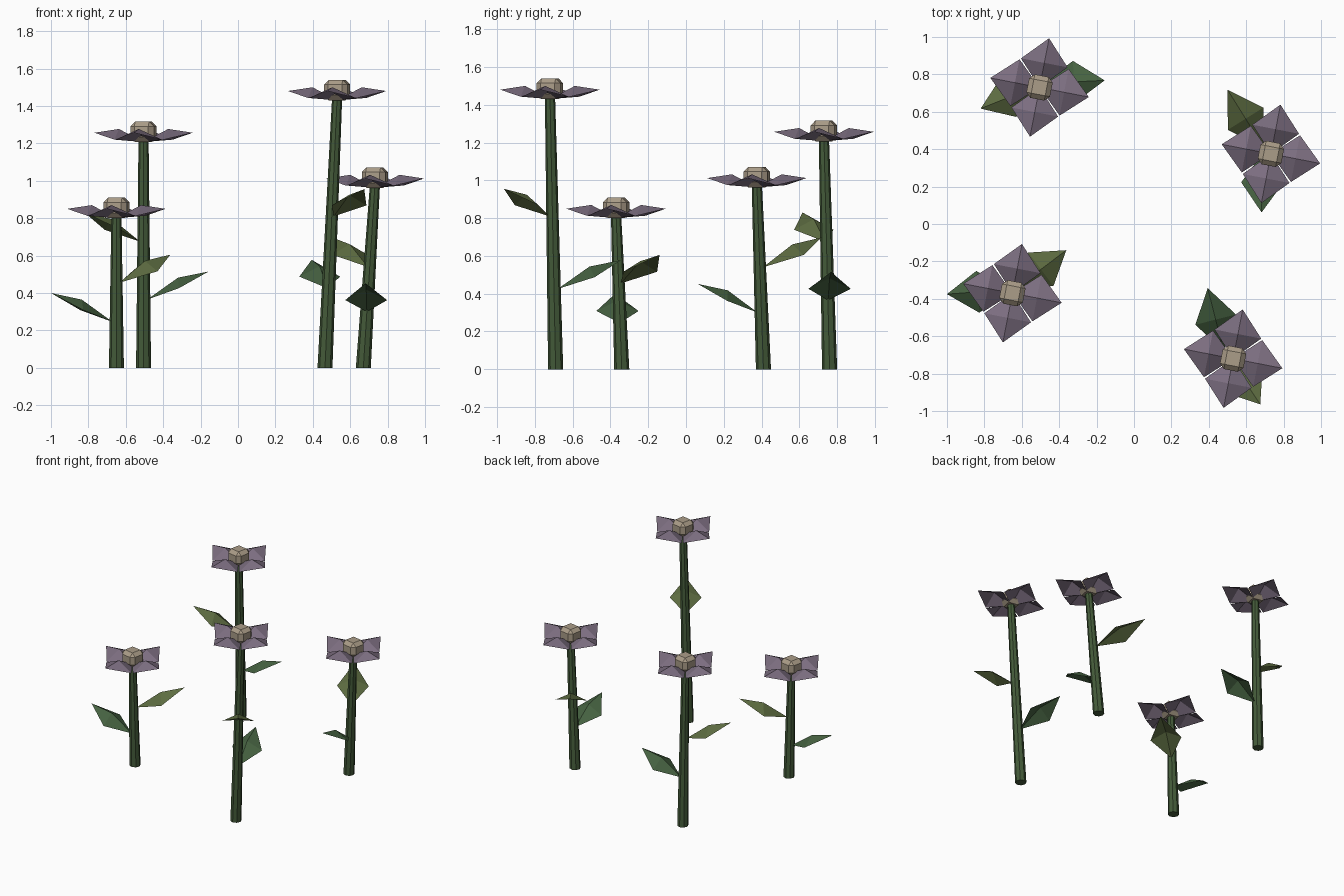
import bpy, bmesh, math
from mathutils import Vector, Matrix

if "Cube" in bpy.data.objects:
    bpy.data.objects.remove(bpy.data.objects["Cube"])


def material(name, rgb):
    m = bpy.data.materials.new(name)
    m.diffuse_color = (*rgb, 1)
    m.use_nodes = True
    m.node_tree.nodes["Principled BSDF"].inputs["Base Color"].default_value = m.diffuse_color
    return m


STEM = material("stem_green", (0.058, 0.105, 0.042))
LOWER = material("dark_leaf_green", (0.06, 0.12, 0.052))
UPPER = material("olive_leaf_green", (0.11, 0.15, 0.053))
PETAL = material("petal_purple", (0.20, 0.155, 0.215))
CORE = material("core_tan", (0.41, 0.34, 0.25))


def finish(bm, name, mat):
    me = bpy.data.meshes.new(name)
    bm.to_mesh(me)
    bm.free()
    me.materials.append(mat)
    bpy.context.collection.objects.link(bpy.data.objects.new(name, me))


def add_blade(bm, base, tip, half_width, lift, drop):
    """Diamond blade, four facets rising to a raised middle, side corners drooping."""
    base, tip = Vector(base), Vector(tip)
    side = (tip - base).cross(Vector((0, 0, 1))).normalized() * half_width
    mid = (base + tip) / 2
    low = mid - Vector((0, 0, drop))
    rim = [bm.verts.new(p) for p in (base, low + side, tip, low - side)]
    peak = bm.verts.new(mid + Vector((0, 0, lift)))
    for i in range(4):
        bm.faces.new((rim[i], rim[(i + 1) % 4], peak))


def stem(name, base, top):
    bm = bmesh.new()
    rings = []
    for centre, r in ((base, 0.04), (top, 0.027)):
        rings.append([bm.verts.new((centre[0] + r * math.cos(i * math.pi / 4),
                                    centre[1] + r * math.sin(i * math.pi / 4),
                                    centre[2])) for i in range(8)])
    for i in range(8):
        j = (i + 1) % 8
        bm.faces.new((rings[0][i], rings[0][j], rings[1][j], rings[1][i]))
    bm.faces.new(rings[0][::-1])
    bm.faces.new(rings[1])
    finish(bm, name, STEM)


def blossom(name, x, y, z):
    # four petals
    bm = bmesh.new()
    for k in range(4):
        a = math.radians(79 + 90 * k)
        add_blade(bm, (x, y, z - 0.05),
                  (x + 0.268 * math.cos(a), y + 0.268 * math.sin(a), z), 0.127, 0.045, 0.012)
    finish(bm, name + "_petals", PETAL)
    # chamfered block in the middle
    bm = bmesh.new()
    bmesh.ops.create_cube(bm, size=1, matrix=Matrix.Diagonal((0.128, 0.128, 0.11, 1)))
    bmesh.ops.bevel(bm, geom=bm.edges[:], offset=0.026, segments=1, affect='EDGES')
    bm.transform(Matrix.Translation((x, y, z + 0.005)) @ Matrix.Rotation(math.radians(-11), 4, 'Z'))
    finish(bm, name + "_core", CORE)


# stem foot, blossom position, then (leaf start height, leaf tip) low and high
flowers = [
    ((-0.65, -0.34), (-0.65, -0.37, 0.85),
     (0.245, (-1.0, -0.375, 0.40)), (0.455, (-0.362, -0.14, 0.605))),
    ((-0.505, 0.76), (-0.505, 0.73, 1.257),
     (0.365, (-0.157, 0.768, 0.515)), (0.675, (-0.82, 0.617, 0.83))),
    ((0.465, -0.69), (0.53, -0.72, 1.48),
     (0.425, (0.394, -0.343, 0.578)), (0.81, (0.675, -0.964, 0.955))),
    ((0.67, 0.41), (0.732, 0.375, 1.012),
     (0.30, (0.682, 0.062, 0.452)), (0.54, (0.50, 0.718, 0.698))),
]

for n, (foot, head, low, high) in enumerate(flowers, 1):
    name = f"flower_{n}"
    base = Vector((*foot, 0))
    top = Vector((head[0], head[1], head[2] - 0.035))
    stem(name + "_stem", base, top)
    blossom(name, *head)
    for label, mat, (z, tip) in (("lower", LOWER, low), ("upper", UPPER, high)):
        p = base.lerp(top, z / top.z)
        out = Vector((tip[0] - p.x, tip[1] - p.y, 0)).normalized()
        bm = bmesh.new()
        add_blade(bm, p + out * 0.02, tip, 0.112, 0.042, 0.014)
        finish(bm, f"{name}_{label}_leaf", mat)
